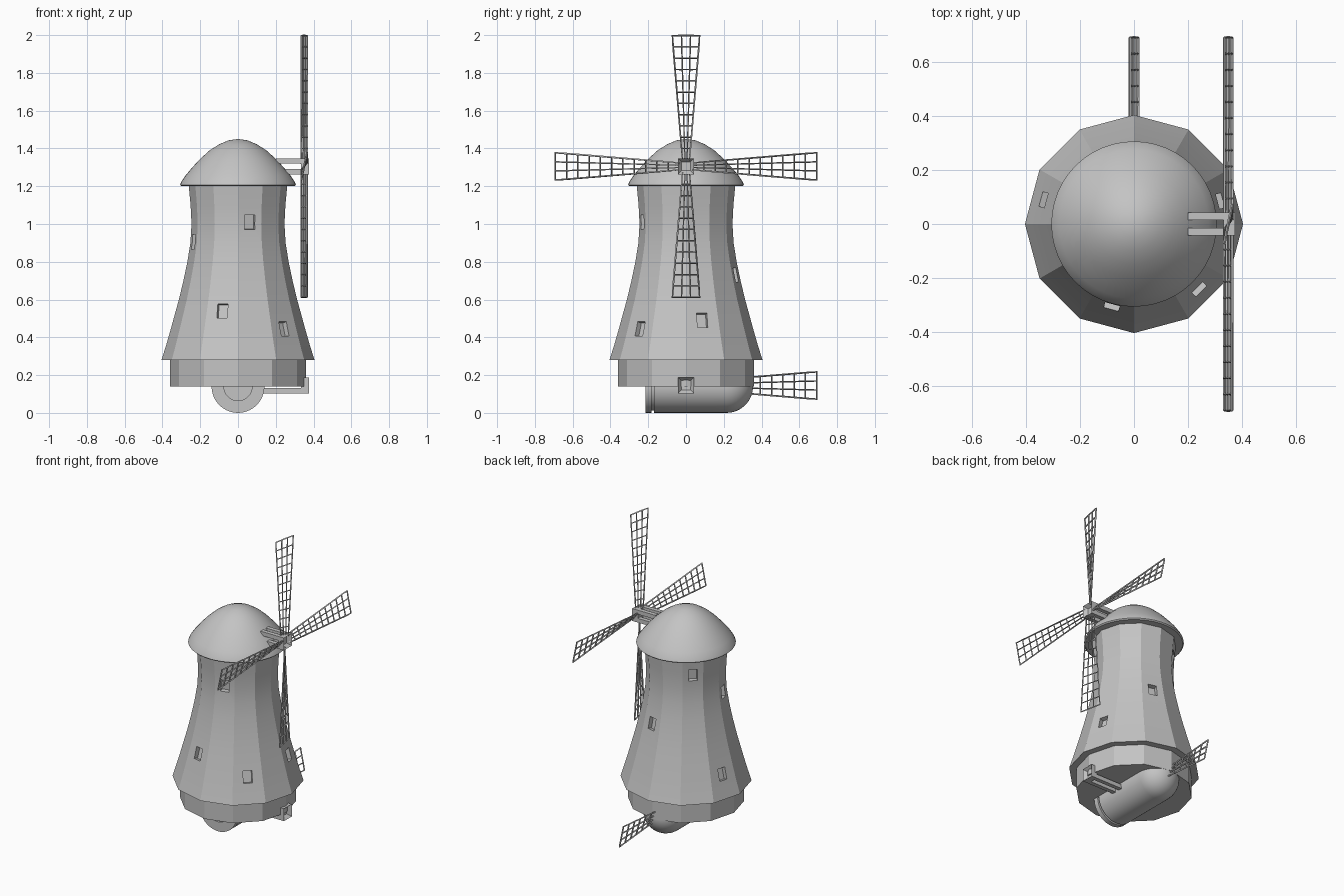
import bpy, bmesh, math
from mathutils import Matrix, Vector

if "Cube" in bpy.data.objects:
    bpy.data.objects.remove(bpy.data.objects["Cube"])

stone = bpy.data.materials.new("plain_grey")
stone.diffuse_color = (0.55, 0.55, 0.55, 1)
stone.use_nodes = True
stone.node_tree.nodes["Principled BSDF"].inputs["Base Color"].default_value = stone.diffuse_color


def finish(name, bm, smooth=None):
    bmesh.ops.recalc_face_normals(bm, faces=bm.faces)
    me = bpy.data.meshes.new(name)
    bm.to_mesh(me)
    bm.free()
    me.materials.append(stone)
    ob = bpy.data.objects.new(name, me)
    bpy.context.collection.objects.link(ob)
    if smooth:
        activate(ob)
        bpy.ops.object.shade_smooth_by_angle(angle=math.radians(smooth))
    return ob


def activate(ob):
    bpy.ops.object.select_all(action='DESELECT')
    ob.select_set(True)
    bpy.context.view_layer.objects.active = ob


def lathe(profile, n):
    """Revolve (radius, z) points about z; zero radius makes a pole."""
    bm = bmesh.new()
    rings = []
    for r, z in profile:
        if r == 0:
            rings.append([bm.verts.new((0, 0, z))] * n)
        else:
            rings.append([bm.verts.new((r * math.cos(i * math.tau / n),
                                        r * math.sin(i * math.tau / n), z)) for i in range(n)])
    for a, b in zip(rings, rings[1:]):
        for i in range(n):
            j = (i + 1) % n
            vs = list(dict.fromkeys([a[i], a[j], b[j], b[i]]))
            if len(vs) > 2:
                bm.faces.new(vs)
    return bm


def add_box(bm, lo, hi, matrix=Matrix()):
    lo, hi = Vector(lo), Vector(hi)
    m = matrix @ Matrix.Translation((lo + hi) / 2) @ Matrix.Diagonal((*(hi - lo), 1))
    return bmesh.ops.create_cube(bm, size=1, matrix=m)['verts']


# Twelve-sided flared tower
WALL = [(.405, .28), (.38, .36), (.357, .44), (.335, .52), (.313, .6), (.289, .7),
        (.268, .8), (.252, .9), (.246, 1.0), (.251, 1.1), (.261, 1.205)]
tower = finish("tower", lathe([(0, .28)] + WALL + [(0, 1.205)], 12))


def wall(z):
    for (r0, z0), (r1, z1) in zip(WALL, WALL[1:]):
        if z0 <= z <= z1:
            return r0 + (r1 - r0) * (z - z0) / (z1 - z0), (r1 - r0) / (z1 - z0)


# Recessed windows, square to the sloping wall: (face direction, height)
bm = bmesh.new()
for deg, z in [(-75, 1.01), (-105, .54), (-45, .445), (195, .905),
               (165, .43), (135, 1.09), (75, .73), (15, .49)]:
    r, slope = wall(z)
    m = (Matrix.Rotation(math.radians(deg), 4, 'Z')
         @ Matrix.Translation((r * math.cos(math.pi / 12), 0, z))
         @ Matrix.Rotation(math.atan(slope), 4, 'Y'))
    add_box(bm, (-.028, -.028, -.039), (.04, .028, .039), m)
cutter = finish("window_cutter", bm)
cutter.hide_render = True
mod = tower.modifiers.new("windows", 'BOOLEAN')
mod.object = cutter
mod.operation = 'DIFFERENCE'
mod.solver = 'EXACT'
activate(tower)
bpy.ops.object.modifier_apply(modifier=mod.name)
bpy.data.objects.remove(cutter)
activate(tower)
bpy.ops.object.shade_smooth_by_angle(angle=math.radians(15))

# Base plinth
finish("base", lathe([(0, .14), (.36, .14), (.36, .28), (0, .28)], 12))

# Round domed cap
finish("cap", lathe([(0, 1.2), (.3, 1.2), (.307, 1.207), (.3, 1.224), (.277, 1.258), (.24, 1.302),
                     (.2, 1.345), (.15, 1.39), (.1, 1.422), (.05, 1.443), (0, 1.45)], 48), 40)

# Barrel under the base, lying along y, rounded at the back
pipe = [(0, -.205), (.075, -.205), (.075, -.215), (.14, -.215), (.14, -.182),
        (.127, -.182), (.127, -.17), (.14, -.17)]
pipe += [(.14 * math.cos(a), .215 + .14 * math.sin(a))
         for a in (i * math.pi / 16 for i in range(8))] + [(0, .355)]
bm = lathe(pipe, 40)
bm.transform(Matrix.Translation((0, 0, .14)) @ Matrix.Rotation(-math.pi / 2, 4, 'X'))
finish("barrel", bm, 30)


# Square hub with a hole in front and four rods behind
def hub(name, z, rod_start):
    bm = bmesh.new()
    add_box(bm, (.333, -.042, z - .042), (.375, .042, z + .042))
    front = max(bm.faces, key=lambda f: f.calc_center_median().x)
    bmesh.ops.inset_region(bm, faces=[front], thickness=.027)
    bmesh.ops.translate(bm, verts=front.verts, vec=(-.025, 0, 0))
    for sy in (-1, 1):
        for sz in (-1, 1):
            ys, zs = sorted((sy * .014, sy * .042)), sorted((z + sz * .014, z + sz * .042))
            add_box(bm, (rod_start, ys[0], zs[0]), (.335, ys[1], zs[1]))
    finish(name, bm)


HUB_Z = 1.305
hub("sail_hub", HUB_Z, .2)
hub("lower_hub", .145, .1)


# Tapered, twisted lattice sail pointing up, then turned about x
def sail(name, x, z, turn):
    cols, rows, root, tip = 3, 11, .035, .692
    bm = bmesh.new()
    grid = []
    for j in range(rows + 1):
        t = j / rows
        half = .018 + .054 * t
        row = []
        for i in range(cols + 1):
            s = 2 * i / cols - 1
            row.append(bm.verts.new((s * .015, s * half, root + (tip - root) * t)))
        grid.append(row)
    for j in range(rows):
        for i in range(cols):
            bm.faces.new((grid[j][i], grid[j][i + 1], grid[j + 1][i + 1], grid[j + 1][i]))
    bm.transform(Matrix.Translation((x, 0, z)) @ Matrix.Rotation(turn, 4, 'X'))
    ob = finish(name, bm)
    w = ob.modifiers.new("lattice", 'WIREFRAME')
    w.thickness = .011
    w.use_even_offset = False
    w.use_boundary = True
    activate(ob)
    bpy.ops.object.modifier_apply(modifier=w.name)


for k, label in enumerate(("up", "front", "down", "back")):
    sail("sail_" + label, .35, HUB_Z, k * math.pi / 2)
# Single sail as a tail behind the barrel
sail("tail_sail", 0, .145, -math.pi / 2)
